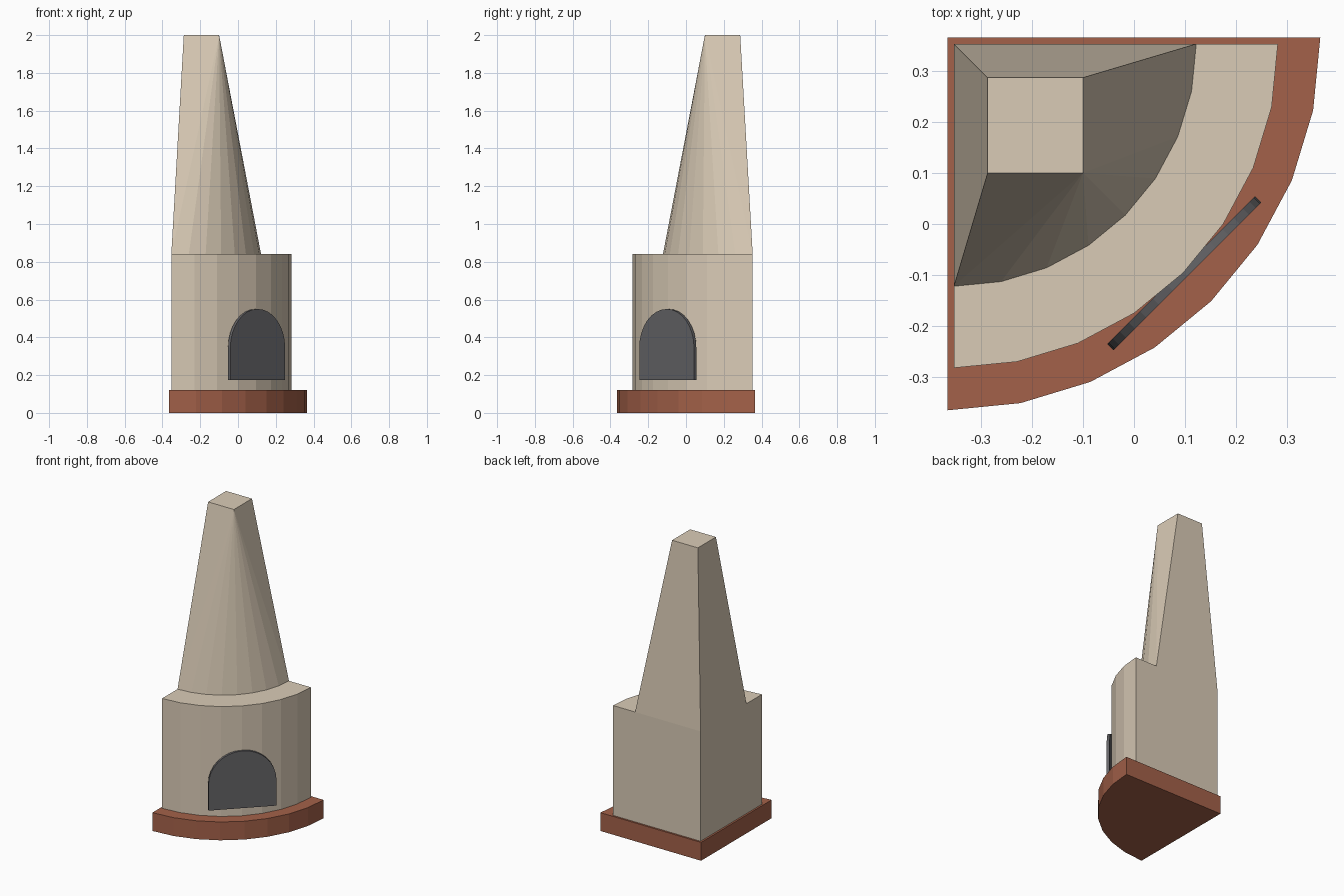
import bpy, bmesh
from math import sin, cos, pi
from mathutils import Matrix, Vector

cube = bpy.data.objects.get("Cube")
if cube:
    bpy.data.objects.remove(cube, do_unlink=True)


def material(name, rgb):
    mat = bpy.data.materials.new(name)
    mat.use_nodes = True
    mat.diffuse_color = (*rgb, 1)
    mat.node_tree.nodes["Principled BSDF"].inputs["Base Color"].default_value = (*rgb, 1)
    return mat


plaster = material("cream plaster", (0.70, 0.60, 0.47))
clay = material("terracotta", (0.37, 0.12, 0.067))
iron = material("dark iron", (0.13, 0.128, 0.136))


def finish(bm, name, mat):
    bmesh.ops.recalc_face_normals(bm, faces=bm.faces)
    mesh = bpy.data.meshes.new(name)
    bm.to_mesh(mesh)
    bm.free()
    mesh.materials.append(mat)
    obj = bpy.data.objects.new(name, mesh)
    bpy.context.collection.objects.link(obj)
    return obj


def arc(radius, start, end, steps):
    angles = [start + (end - start) * i / steps for i in range(steps + 1)]
    return [(radius * cos(a), radius * sin(a)) for a in angles]


def quarter(inset, radius, z):
    """Quarter disc outline fitted in the back right corner."""
    points = [(0, 0)] + arc(radius, -pi / 2, 0, 8)
    return [Vector((x - inset, y + inset, z)) for x, y in points]


def prism(points, depth):
    bm = bmesh.new()
    face = bm.faces.new([bm.verts.new(p) for p in points])
    moved = bmesh.ops.extrude_face_region(bm, geom=[face])["geom"]
    verts = [v for v in moved if isinstance(v, bmesh.types.BMVert)]
    bmesh.ops.translate(bm, verts=verts, vec=depth)
    return bm


# Hearth slab and firebox body
finish(prism(quarter(0.365, 0.73, 0), (0, 0, 0.12)), "hearth_base", clay)
finish(prism(quarter(0.353, 0.635, 0.06), (0, 0, 0.78)), "firebox_body", plaster)

# Chimney hood: quarter disc tapering to a square flue top
bm = bmesh.new()
flue = [Vector((x, y, 2)) for x in (-0.287, -0.1) for y in (0.1, 0.287)]
for p in quarter(0.353, 0.475, 0.84) + flue:
    bm.verts.new(p)
bmesh.ops.convex_hull(bm, input=bm.verts[:])
bmesh.ops.dissolve_limit(bm, angle_limit=0.002, verts=bm.verts[:], edges=bm.edges[:])
bm.normal_update()
finish(bm, "chimney_hood", plaster)

# Arched fire door set across the curved front
half, thick = 0.205, 0.017
outline = [(half, -0.17)] + arc(half, 0, pi, 16) + [(-half, -0.17)]
bm = prism([Vector((x, -thick / 2, z)) for x, z in outline], (0, thick, 0))
door = finish(bm, "fire_door", iron)
door.matrix_world = Matrix.Translation((0.0985, -0.0965, 0.345)) @ Matrix.Rotation(pi / 4, 4, "Z")
